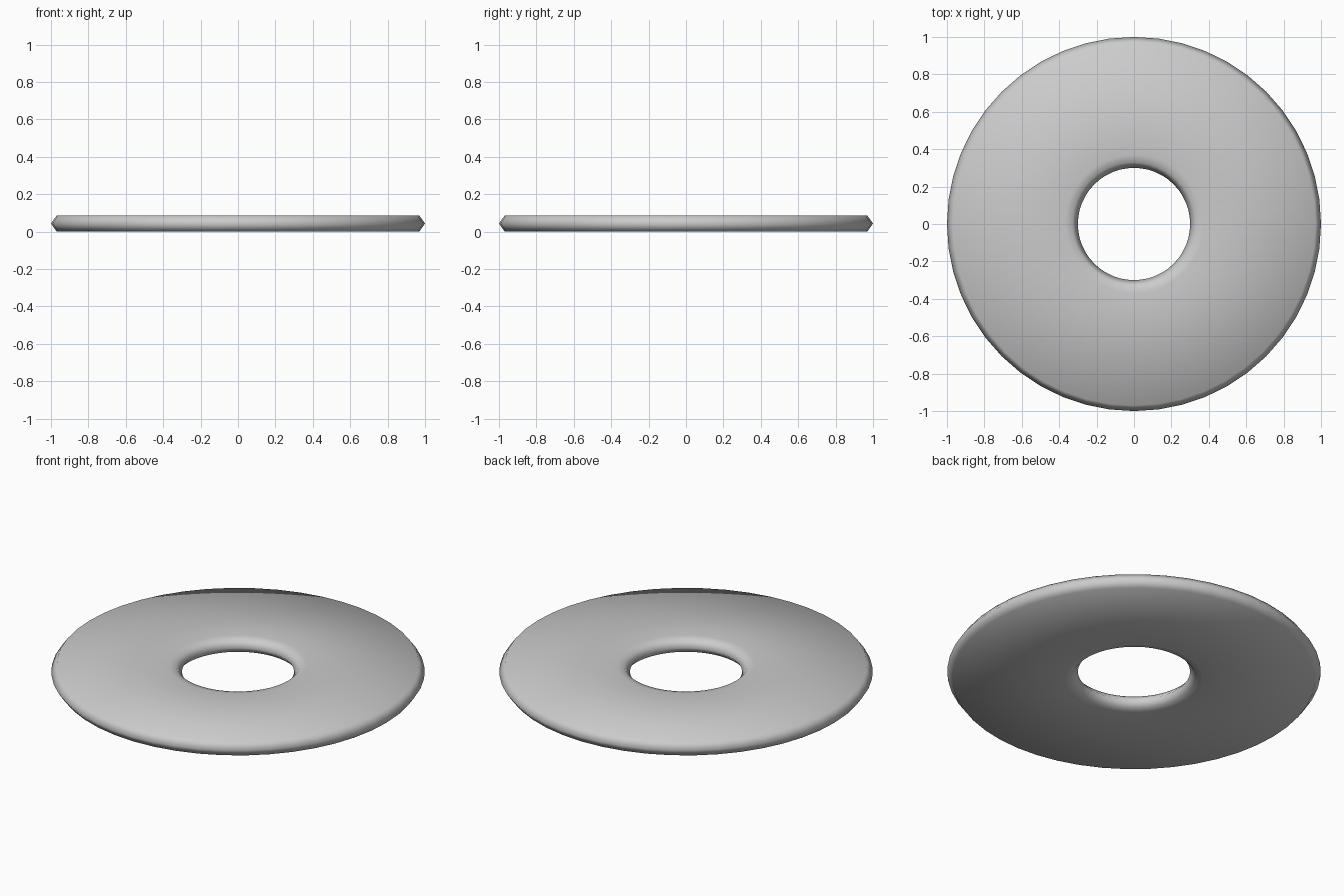
import bpy, bmesh
from math import pi

if "Cube" in bpy.data.objects:
    bpy.data.objects.remove(bpy.data.objects["Cube"])

SEG = 48
# Ring cross-section (radius, height): pointed rims, flat faces
profile = [(0.30, 0.043), (0.33, 0.079), (0.37, 0.085), (0.97, 0.085),
           (1.00, 0.043), (0.97, 0.0), (0.37, 0.0), (0.33, 0.006)]

# Flat washer spun around z
bm = bmesh.new()
verts = [bm.verts.new((r, 0, z)) for r, z in profile]
edges = [bm.edges.new((verts[i], verts[(i + 1) % len(verts)])) for i in range(len(verts))]
bmesh.ops.spin(bm, geom=verts + edges, cent=(0, 0, 0), axis=(0, 0, 1),
               angle=2 * pi, steps=SEG, use_duplicate=False)
bmesh.ops.remove_doubles(bm, verts=bm.verts[:], dist=1e-4)
bmesh.ops.recalc_face_normals(bm, faces=bm.faces[:])
for f in bm.faces:
    f.smooth = True
me = bpy.data.meshes.new("washer_ring")
bm.to_mesh(me)
bm.free()
bpy.context.collection.objects.link(bpy.data.objects.new("washer_ring", me))
